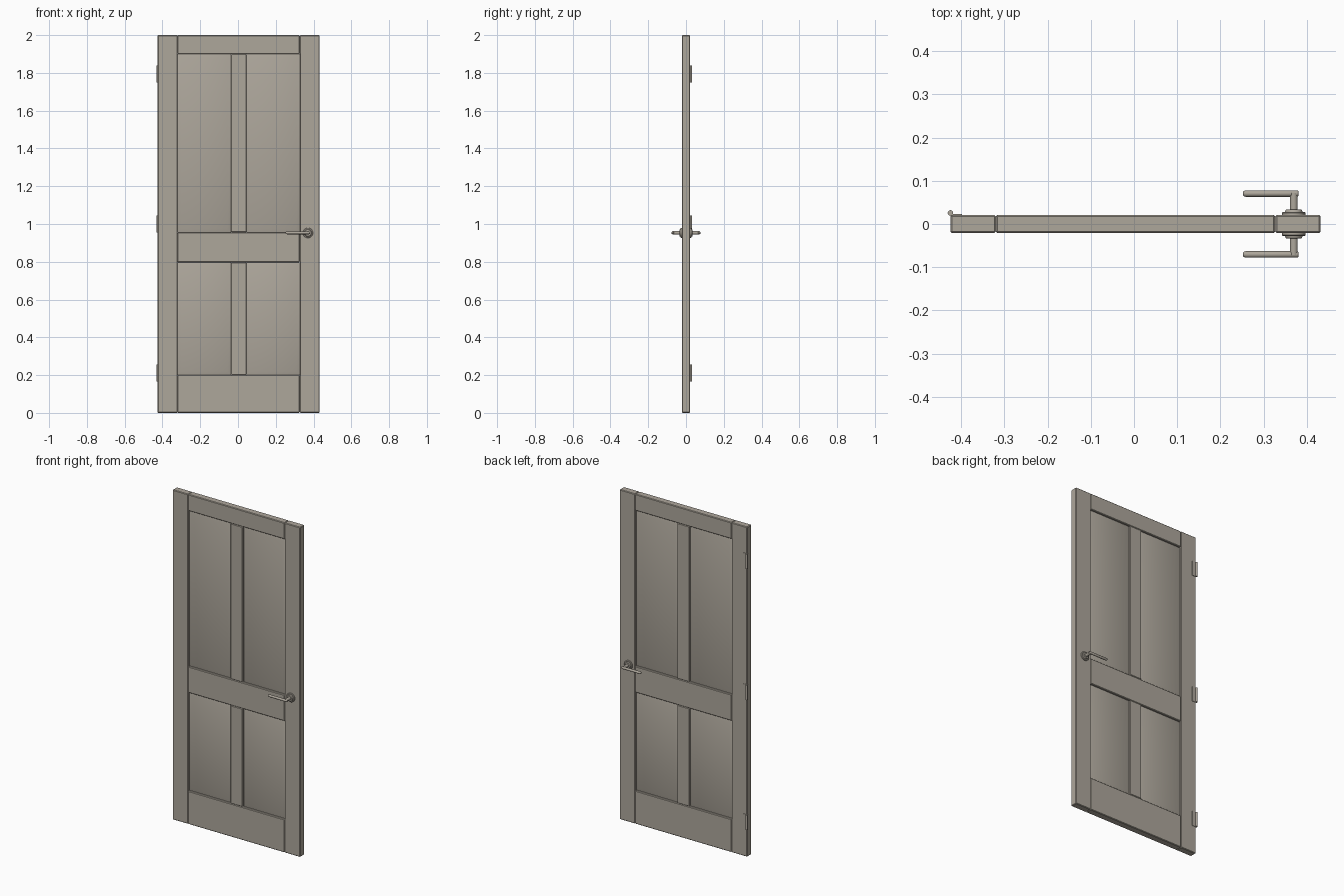
import bpy, bmesh, math
from mathutils import Vector

if "Cube" in bpy.data.objects:
    bpy.data.objects.remove(bpy.data.objects["Cube"])

paint = bpy.data.materials.new("warm_grey")
paint.diffuse_color = (0.42, 0.385, 0.33, 1)
paint.use_nodes = True
paint.node_tree.nodes["Principled BSDF"].inputs["Base Color"].default_value = paint.diffuse_color
T = 0.021                      # half thickness of the door
XL, XR = -0.425, 0.432         # outer edges
OL, OR = -0.32, 0.327          # inner edges of stiles
ML, MR = -0.037, 0.045         # mullion edges


def finish(name, bm, smooth=None):
    bmesh.ops.recalc_face_normals(bm, faces=bm.faces[:])
    me = bpy.data.meshes.new(name)
    bm.to_mesh(me)
    bm.free()
    me.materials.append(paint)
    ob = bpy.data.objects.new(name, me)
    bpy.context.collection.objects.link(ob)
    if smooth is not None:
        bpy.ops.object.select_all(action='DESELECT')
        ob.select_set(True)
        bpy.context.view_layer.objects.active = ob
        bpy.ops.object.shade_smooth_by_angle(angle=math.radians(smooth))
    return ob


def box(name, x0, x1, y0, y1, z0, z1, bevel=0.0035):
    bm = bmesh.new()
    bmesh.ops.create_cube(bm, size=1)
    for v in bm.verts:
        v.co = Vector((x0 if v.co.x < 0 else x1,
                       y0 if v.co.y < 0 else y1,
                       z0 if v.co.z < 0 else z1))
    if bevel:
        bmesh.ops.bevel(bm, geom=bm.edges[:], offset=bevel, segments=1, affect='EDGES')
    return finish(name, bm)


def lathe(name, origin, axis, profile, n=24):
    """Closed round solid: profile is (distance along axis, radius)."""
    o, a = Vector(origin), Vector(axis)
    u = a.orthogonal().normalized()
    w = a.cross(u)
    bm = bmesh.new()
    rings = []
    for t, r in profile:
        rings.append([bm.verts.new(o + a * t + (u * math.cos(k) + w * math.sin(k)) * r)
                      for k in (2 * math.pi * i / n for i in range(n))])
    for p, q in zip(rings, rings[1:]):
        for i in range(n):
            bm.faces.new((p[i], p[(i + 1) % n], q[(i + 1) % n], q[i]))
    bm.faces.new(rings[0])
    bm.faces.new(rings[-1])
    return finish(name, bm, 35)


def panel(name, x0, x1, z0, z1):
    """Raised and fielded panel, the same on both faces."""
    inset, low, high = 0.018, 0.009, 0.016
    bm = bmesh.new()
    loops = []
    for d, y in ((inset, -high), (0, -low), (0, low), (inset, high)):
        loops.append([bm.verts.new((x, y, z)) for x, z in
                      ((x0 + d, z0 + d), (x1 - d, z0 + d), (x1 - d, z1 - d), (x0 + d, z1 - d))])
    for p, q in zip(loops, loops[1:]):
        for i in range(4):
            bm.faces.new((p[i], p[(i + 1) % 4], q[(i + 1) % 4], q[i]))
    bm.faces.new(loops[0])
    bm.faces.new(loops[-1])
    return finish(name, bm, 60)


# frame: stiles and rails
box("hinge_stile", XL, OL, -T, T, 0, 2)
box("lock_stile", OR, XR, -T, T, 0, 2)
for nm, z0, z1 in (("top_rail", 1.9, 2), ("lock_rail", 0.797, 0.956), ("bottom_rail", 0, 0.201)):
    box(nm, OL, OR, -T, T, z0, z1)

# mullions and raised panels
for nm, z0, z1 in (("lower", 0.201, 0.797), ("upper", 0.956, 1.9)):
    box(nm + "_mullion", ML, MR, -T, T, z0, z1)
    panel(nm + "_left_panel", OL, ML, z0, z1)
    panel(nm + "_right_panel", MR, OR, z0, z1)

# lever handles on both faces
HX, HZ = 0.37, 0.953
for side, s in (("front", -1), ("back", 1)):
    lathe(side + "_rosette", (HX, 0, HZ), (0, s, 0),
          [(T - 0.003, 0.027), (0.026, 0.027), (0.028, 0.025), (0.028, 0.02),
           (0.032, 0.019), (0.034, 0.017)], 32)
    lathe(side + "_stem", (HX, 0, HZ), (0, s, 0), [(0.03, 0.009), (0.072, 0.009)])
    r = 0.0075
    lathe(side + "_lever", (0.381, s * 0.0705, HZ), (-1, 0, 0),
          [(0, r * 0.6), (0.002, r * 0.9), (0.005, r), (0.122, r),
           (0.126, r * 0.85), (0.1285, r * 0.5), (0.129, r * 0.2)])

# hinges on the back face
for nm, z in (("lower", 0.212), ("middle", 1.0), ("upper", 1.795)):
    lathe(nm + "_hinge_knuckle", (XL, 0.0255, z - 0.045), (0, 0, 1),
          [(0, 0.0065), (0.09, 0.0065)], 16)
    box(nm + "_hinge_leaf", XL, -0.398, T - 0.002, T + 0.0025, z - 0.045, z + 0.045, 0)
